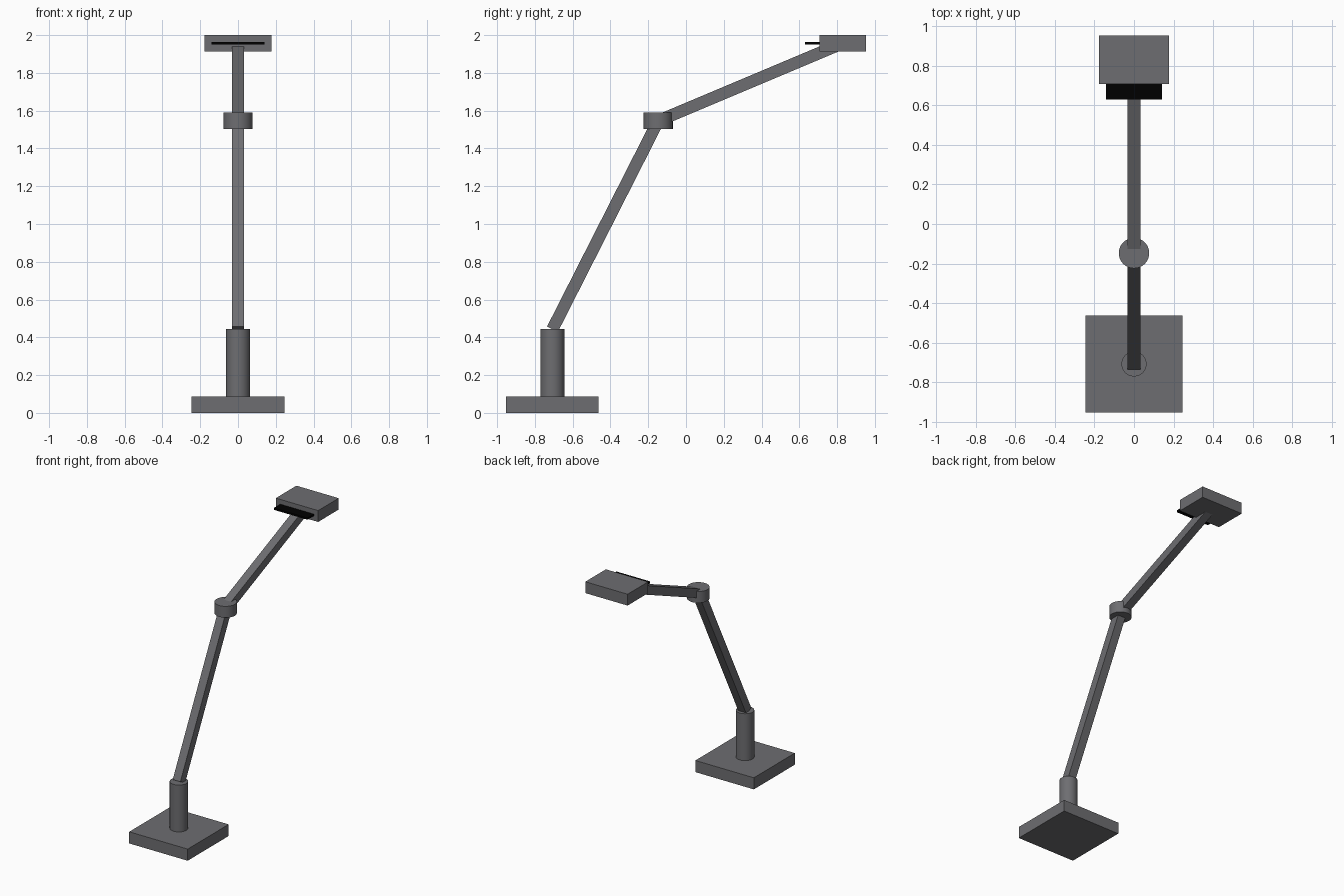
import bpy, math
from mathutils import Vector

if "Cube" in bpy.data.objects:
    bpy.data.objects.remove(bpy.data.objects["Cube"])


def material(name, color):
    mat = bpy.data.materials.new(name)
    mat.diffuse_color = (*color, 1)
    mat.use_nodes = True
    mat.node_tree.nodes["Principled BSDF"].inputs["Base Color"].default_value = mat.diffuse_color
    return mat


GREY = material("dark_grey", (0.155, 0.155, 0.165))
BLACK = material("black", (0.0, 0.0, 0.0))


def box(name, center, size, mat=GREY):
    bpy.ops.mesh.primitive_cube_add(size=1, location=center)
    ob = bpy.context.object
    ob.name = name
    ob.scale = size
    bpy.ops.object.transform_apply(location=False, rotation=False, scale=True)
    ob.data.materials.append(mat)
    return ob


def cylinder(name, center, radius, height):
    bpy.ops.mesh.primitive_cylinder_add(vertices=32, radius=radius, depth=height, location=center)
    ob = bpy.context.object
    ob.name = name
    ob.data.materials.append(GREY)
    bpy.ops.object.shade_smooth_by_angle(angle=math.radians(30))
    return ob


def arm(name, start, end, width):
    # square bar running between two points in the x = 0 plane
    a, b = Vector(start), Vector(end)
    d = b - a
    ob = box(name, (a + b) / 2, (width, width, d.length))
    ob.rotation_euler.x = -math.atan2(d.y, d.z)
    return ob


BASE_Y = -0.707
shoulder = (0, BASE_Y, 0.443)
elbow = (0, -0.147, 1.546)
wrist = (0, 0.829, 1.957)

# base plate and post
box("base_plate", (0, BASE_Y, 0.044), (0.49, 0.49, 0.088))
cylinder("post", (0, BASE_Y, 0.2655), 0.063, 0.355)

# two arms with the elbow joint between them
arm("lower_arm", shoulder, elbow, 0.064)
cylinder("elbow_joint", elbow, 0.077, 0.086)
arm("upper_arm", elbow, wrist, 0.064)

# head with a thin black plate sticking out at the front
box("head", wrist, (0.354, 0.246, 0.086))
box("front_plate", (0, 0.69, 1.957), (0.282, 0.12, 0.014), BLACK)
